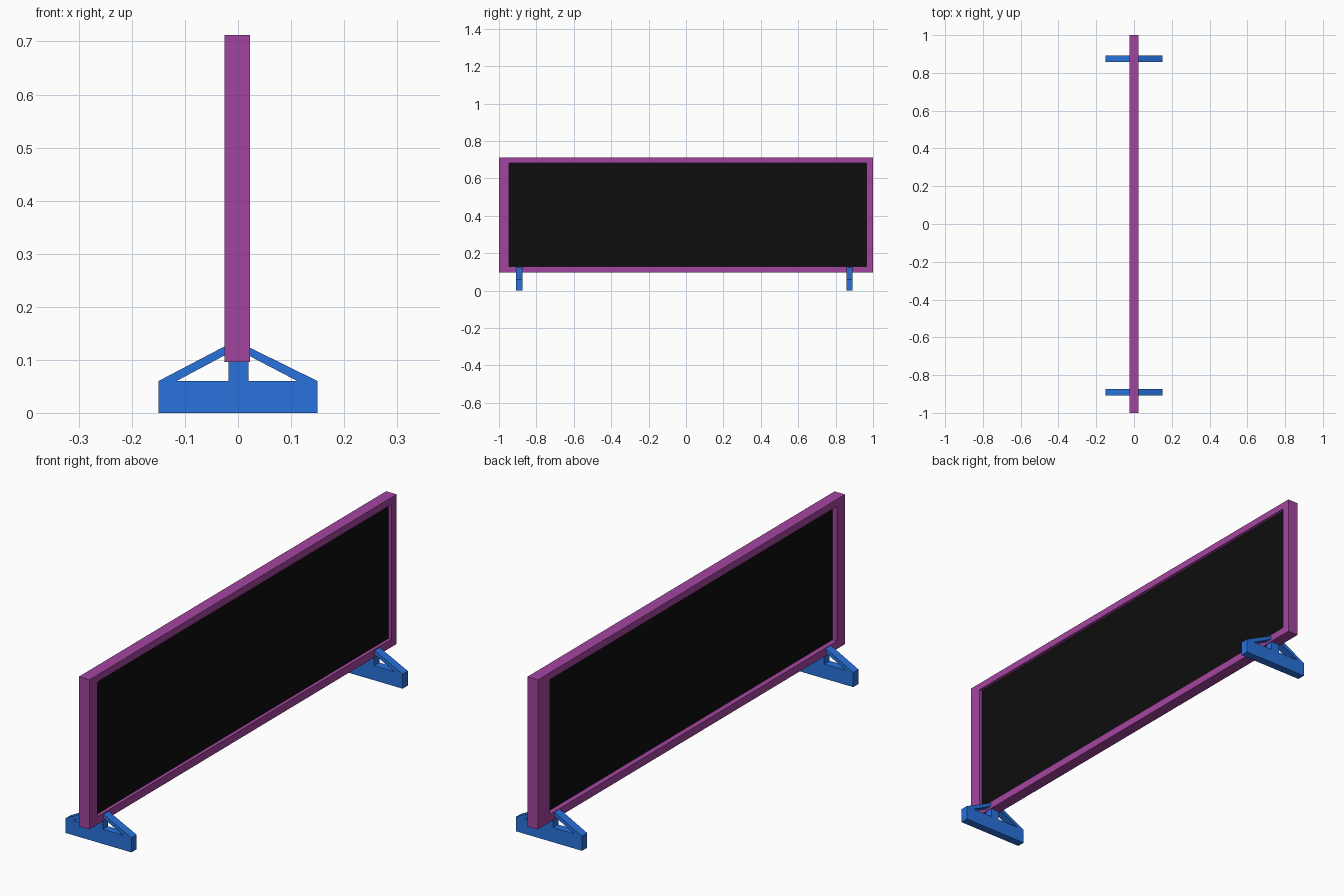
import bpy, bmesh

if "Cube" in bpy.data.objects:
    bpy.data.objects.remove(bpy.data.objects["Cube"])

X0, X1 = -0.025, 0.023          # frame faces
RECESS_F, RECESS_B = 0.014, 0.021


def material(name, rgb):
    m = bpy.data.materials.new(name)
    m.diffuse_color = (*rgb, 1)
    m.use_nodes = True
    m.node_tree.nodes["Principled BSDF"].inputs["Base Color"].default_value = m.diffuse_color
    return m


def finish(bm, name, mat):
    bmesh.ops.recalc_face_normals(bm, faces=bm.faces)
    me = bpy.data.meshes.new(name)
    bm.to_mesh(me)
    bm.free()
    me.materials.append(mat)
    ob = bpy.data.objects.new(name, me)
    bpy.context.collection.objects.link(ob)
    return ob


def rect_loops(name, loops, mat, cyclic):
    """Skin rectangular loops (x, (y0, y1, z0, z1)); close as a ring or cap the ends."""
    bm = bmesh.new()
    rings = [[bm.verts.new((x, y, z)) for y, z in
              ((a, c), (b, c), (b, d), (a, d))] for x, (a, b, c, d) in loops]
    pairs = list(zip(rings, rings[1:]))
    if cyclic:
        pairs.append((rings[-1], rings[0]))
    else:
        bm.faces.new(rings[0])
        bm.faces.new(rings[-1])
    for p, q in pairs:
        for i in range(4):
            j = (i + 1) % 4
            bm.faces.new((p[i], p[j], q[j], q[i]))
    return finish(bm, name, mat)


purple = material("purple", (0.37, 0.06, 0.35))
black = material("black", (0.004, 0.004, 0.004))
blue = material("blue", (0.022, 0.17, 0.72))

# Frame with a shallow recess on each side
outer = (-1, 1, 0.096, 0.712)
front_rim = (-0.946, 0.965, 0.128, 0.683)
back_rim = (-0.948, 0.922, 0.128, 0.683)
rect_loops("frame", [(X1, outer), (X1, front_rim), (X1 - RECESS_F, front_rim),
                     (X0 + RECESS_B, back_rim), (X0, back_rim), (X0, outer)],
           purple, True)

# Dark screen panel filling the frame between the recesses
rect_loops("screen_panel", [(X0 + RECESS_B, back_rim), (X1 - RECESS_F, front_rim)],
           black, False)

# Feet: base bar, short post and two sloping braces in one outline
PROFILE = [(-0.15, 0), (0.15, 0), (0.15, 0.06), (0.022, 0.123), (0.022, 0.107),
           (0.112, 0.06), (0.02, 0.06), (0.02, 0.097), (-0.018, 0.097),
           (-0.018, 0.06), (-0.116, 0.06), (-0.024, 0.109), (-0.024, 0.126),
           (-0.15, 0.06)]
for name, y in (("left_foot", -0.908), ("right_foot", 0.857)):
    bm = bmesh.new()
    face = bm.faces.new([bm.verts.new((x, y, z)) for x, z in PROFILE])
    ext = bmesh.ops.extrude_face_region(bm, geom=[face], use_keep_orig=True)
    moved = [v for v in ext["geom"] if isinstance(v, bmesh.types.BMVert)]
    bmesh.ops.translate(bm, verts=moved, vec=(0, 0.034, 0))
    finish(bm, name, blue)
